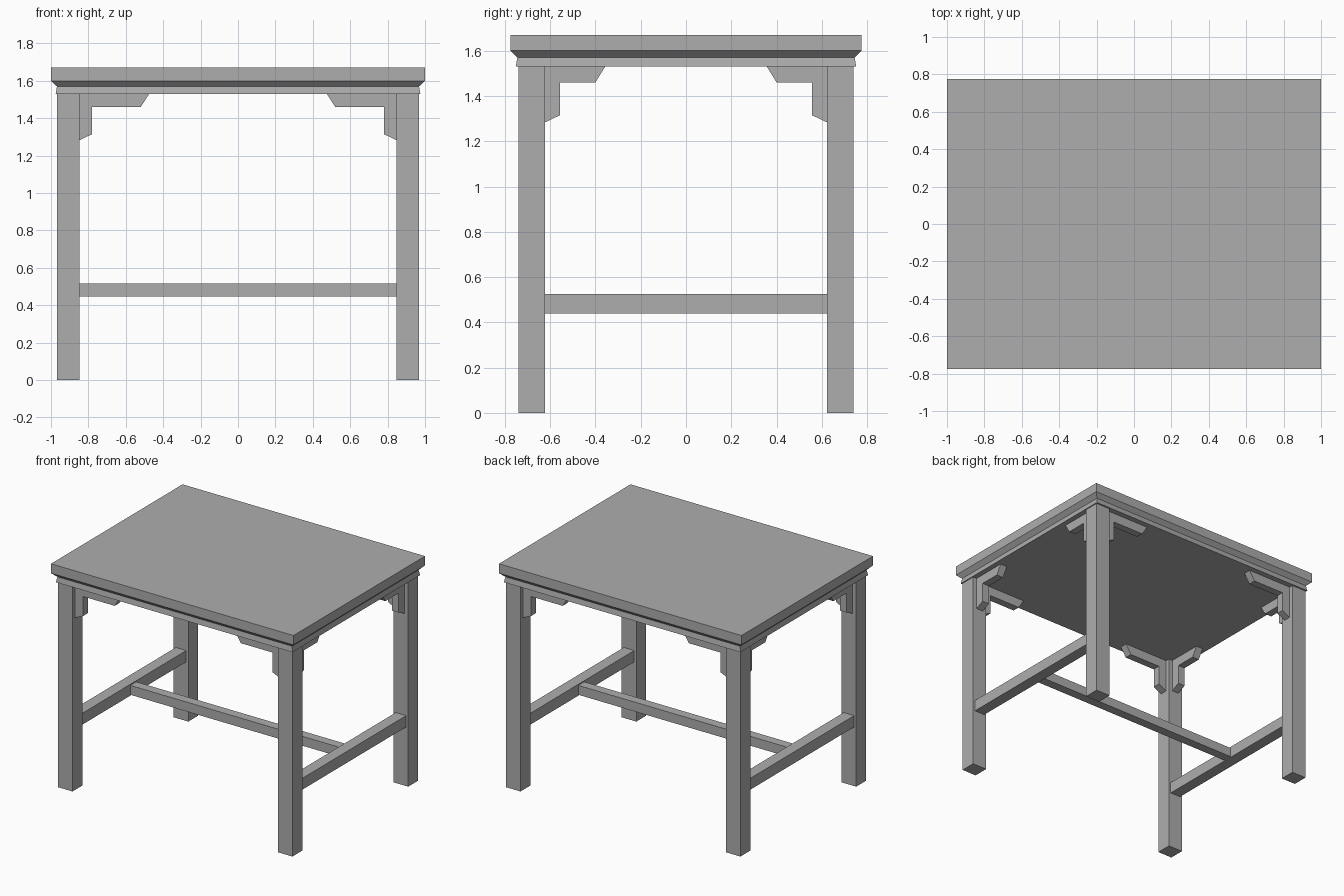
import bpy
import bmesh
from mathutils import Vector

cube = bpy.data.objects.get("Cube")
if cube:
    bpy.data.objects.remove(cube, do_unlink=True)

grey = bpy.data.materials.new("plain_grey")
grey.use_nodes = True
grey.diffuse_color = (0.42, 0.42, 0.42, 1)
grey.node_tree.nodes["Principled BSDF"].inputs["Base Color"].default_value = grey.diffuse_color

# Leg square in plan: inner and outer faces
LEG_X = (0.847, 0.967)
LEG_Y = (0.624, 0.74)
MID_X = sum(LEG_X) / 2
MID_Y = sum(LEG_Y) / 2
UNDERSIDE = 1.53


def finish(name, bm):
    bmesh.ops.recalc_face_normals(bm, faces=bm.faces)
    mesh = bpy.data.meshes.new(name)
    bm.to_mesh(mesh)
    bm.free()
    mesh.materials.append(grey)
    obj = bpy.data.objects.new(name, mesh)
    bpy.context.collection.objects.link(obj)
    return obj


def box(name, low, high):
    low, high = Vector(low), Vector(high)
    bm = bmesh.new()
    bmesh.ops.create_cube(bm, size=1)
    bmesh.ops.scale(bm, vec=high - low, verts=bm.verts)
    bmesh.ops.translate(bm, vec=(low + high) / 2, verts=bm.verts)
    return finish(name, bm)


def bracket(name, points, thickness, to_world):
    """Extrude a flat (along, height) outline; to_world places it."""
    bm = bmesh.new()
    face = bm.faces.new([bm.verts.new(to_world(a, -thickness / 2, z)) for a, z in points])
    shift = Vector(to_world(0, thickness, 0)) - Vector(to_world(0, 0, 0))
    geom = bmesh.ops.extrude_face_region(bm, geom=[face], use_keep_orig=True)["geom"]
    bmesh.ops.translate(bm, vec=shift, verts=[v for v in geom if isinstance(v, bmesh.types.BMVert)])
    return finish(name, bm)


def mirror_xy(obj, use_x=True, use_y=True):
    mod = obj.modifiers.new("Mirror", 'MIRROR')
    mod.use_axis = (use_x, use_y, False)
    mod.use_mirror_merge = False


# Tabletop: stacked rectangular rings of a moulded edge
rings = [(0.975, 0.752, UNDERSIDE), (0.968, 0.745, 1.57), (1.0, 0.775, 1.60), (1.0, 0.775, 1.67)]
bm = bmesh.new()
loops = [[bm.verts.new((sx * x, sy * y, z)) for sx, sy in ((-1, -1), (1, -1), (1, 1), (-1, 1))]
         for x, y, z in rings]
for lower, upper in zip(loops, loops[1:]):
    for i in range(4):
        j = (i + 1) % 4
        bm.faces.new((lower[i], lower[j], upper[j], upper[i]))
bm.faces.new(loops[0])
bm.faces.new(loops[-1])
finish("tabletop", bm)

# Four legs
legs = box("legs", (LEG_X[0], LEG_Y[0], 0), (LEG_X[1], LEG_Y[1], UNDERSIDE))
mirror_xy(legs)

# Corner brackets along the long and short sides
long_outline = [(0.847, 1.283), (0.78, 1.315), (0.78, 1.46), (0.52, 1.46), (0.475, UNDERSIDE), (0.847, UNDERSIDE)]
short_outline = [(0.624, 1.283), (0.557, 1.315), (0.557, 1.46), (0.4, 1.46), (0.357, UNDERSIDE), (0.624, UNDERSIDE)]
mirror_xy(bracket("long_side_brackets", long_outline, 0.057, lambda a, t, z: (a, MID_Y + t, z)))
mirror_xy(bracket("short_side_brackets", short_outline, 0.057, lambda a, t, z: (MID_X + t, a, z)))

# Side stretchers joined by a central stretcher
side = box("side_stretchers", (MID_X - 0.043, -LEG_Y[0], 0.44), (MID_X + 0.043, LEG_Y[0], 0.525))
mirror_xy(side, use_y=False)
inner = MID_X - 0.043
box("central_stretcher", (-inner, -0.035, 0.447), (inner, 0.035, 0.517))
